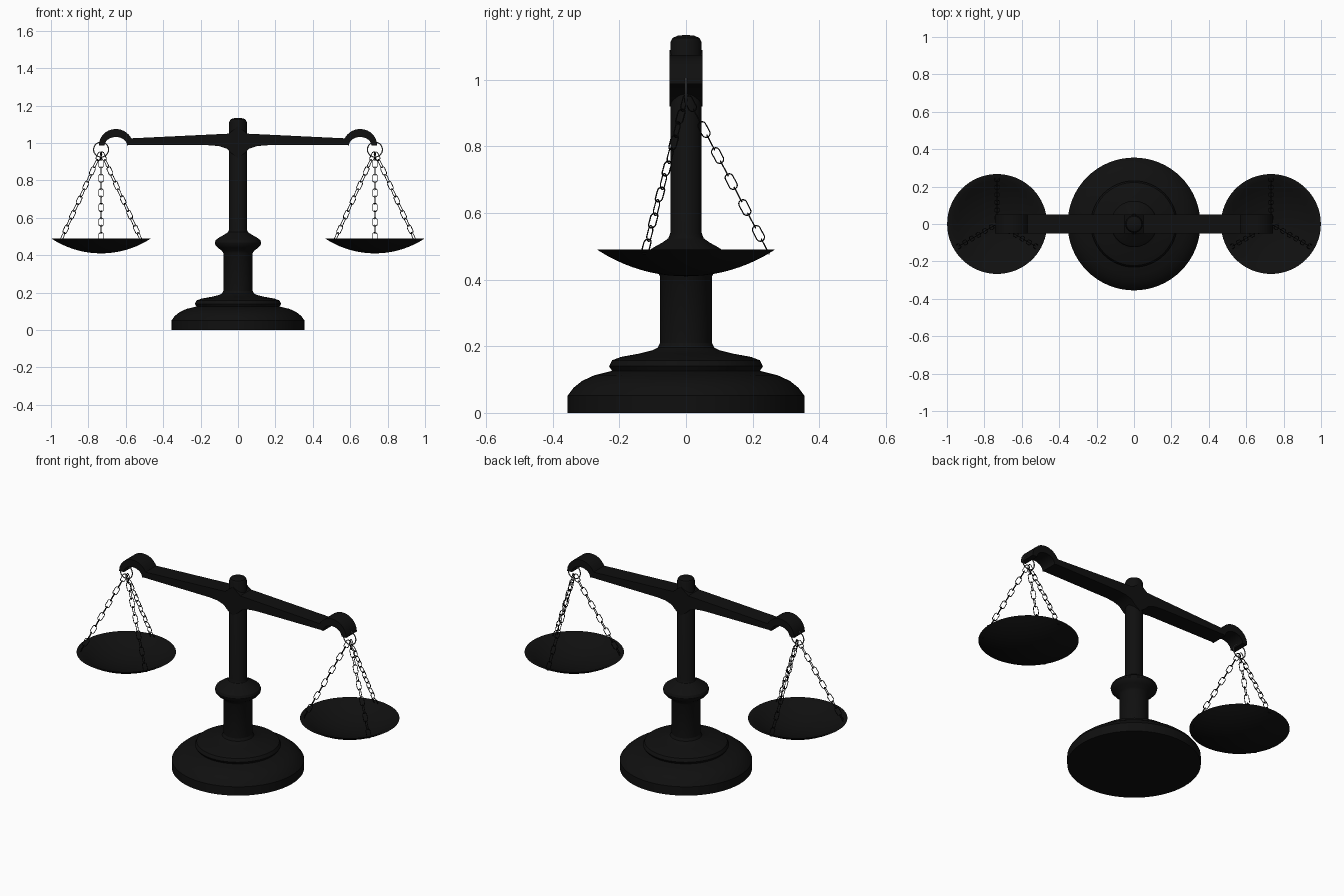
import bpy, bmesh
from math import sin, cos, pi, radians
from mathutils import Vector

if "Cube" in bpy.data.objects:
    bpy.data.objects.remove(bpy.data.objects["Cube"])

PAN_X = 0.732


def material(name, v):
    m = bpy.data.materials.new(name)
    m.diffuse_color = (v, v, v, 1)
    m.use_nodes = True
    m.node_tree.nodes["Principled BSDF"].inputs["Base Color"].default_value = m.diffuse_color
    return m


black = material("black_metal", 0.005)
grey = material("steel", 0.12)


def finish(ob, mat=black, angle=30):
    ob.data.materials.clear()
    ob.data.materials.append(mat)
    bpy.ops.object.select_all(action='DESELECT')
    ob.select_set(True)
    bpy.context.view_layer.objects.active = ob
    if ob.type == 'CURVE':
        bpy.ops.object.convert(target='MESH')
        ob = bpy.context.object
    bpy.ops.object.shade_smooth_by_angle(angle=radians(angle))
    return ob


def from_bmesh(name, bm):
    bmesh.ops.recalc_face_normals(bm, faces=bm.faces)
    me = bpy.data.meshes.new(name)
    bm.to_mesh(me)
    bm.free()
    ob = bpy.data.objects.new(name, me)
    bpy.context.collection.objects.link(ob)
    return ob


def lathe(name, profile, x=0, steps=64):
    bm = bmesh.new()
    vs = [bm.verts.new((r, 0, z)) for r, z in profile]
    es = [bm.edges.new(p) for p in zip(vs, vs[1:])]
    bmesh.ops.spin(bm, geom=vs + es, axis=(0, 0, 1), cent=(0, 0, 0),
                   steps=steps, angle=2 * pi)
    bmesh.ops.remove_doubles(bm, verts=bm.verts, dist=1e-4)
    ob = from_bmesh(name, bm)
    ob.location.x = x
    return finish(ob)


# stepped round base
lathe("base", [(0, 0), (.355, 0), (.355, .052), (.338, .075), (.312, .096),
               (.275, .113), (.222, .126), (.231, .14), (.222, .158),
               (.195, .168), (.14, .178), (.1, .188), (.085, .196), (.078, .21), (0, .21)])

# column with knob and rounded cap
lathe("column", [(0, .19), (.078, .19), (.078, .41), (.086, .424), (.108, .44),
                 (.121, .455), (.124, .467), (.119, .481), (.1, .495),
                 (.07, .512), (.053, .524), (.047, .54), (.047, 1.112),
                 (.041, 1.125), (.026, 1.132), (0, 1.135)])

# beam with an arched hook at each end, drawn as a half profile and mirrored
cx, cz, n = .653, .987, 14
half = [(.05, 1.05), (.57, 1.025)]
for i in range(n + 1):
    a = radians(150) * (1 - i / n)
    half.append((cx + .091 * cos(a), cz + .088 * sin(a)))
for i in range(n + 1):
    a = pi * i / n
    half.append((cx + .06 * cos(a), cz + .045 * sin(a)))
half += [(.58, .99), (.15, .988), (.1, .983), (.06, .97), (.035, .945)]
outline = [(0, 1.09)] + half + [(0, .92)] + [(-x, z) for x, z in reversed(half)]
bm = bmesh.new()
face = bm.faces.new([bm.verts.new((x, -.05, z)) for x, z in outline])
ext = bmesh.ops.extrude_face_region(bm, geom=[face], use_keep_orig=True)
bmesh.ops.translate(bm, vec=(0, .1, 0),
                    verts=[v for v in ext['geom'] if isinstance(v, bmesh.types.BMVert)])
finish(from_bmesh("beam", bm))

# shallow dish profile: outer cap, rim, inner cap
R, T = .485, .008
outer = [(.267 * i / 10, .41 + R - (R * R - (.267 * i / 10) ** 2) ** .5) for i in range(11)]
inner = [(r * .985, z + T) for r, z in reversed(outer[:-1])]
dish = outer + [(.26, .49)] + inner


def chain(name, x, ang, links=12):
    """Interlocking oval links from the ring down to the pan."""
    radial = Vector((cos(ang), sin(ang), 0))
    tangent = Vector((-sin(ang), cos(ang), 0))
    start = Vector((x, 0, .948)) + radial * .003
    end = Vector((x, 0, .48)) + radial * .248
    d = (end - start).normalized()
    side = d.cross(tangent)
    cu = bpy.data.curves.new(name, 'CURVE')
    cu.dimensions = '3D'
    cu.bevel_depth = .002
    cu.bevel_resolution = 1
    for k in range(links):
        c = start.lerp(end, (k + .5) / links)
        w = tangent if k % 2 else side
        sp = cu.splines.new('POLY')
        sp.points.add(15)
        sp.use_cyclic_u = True
        for i, p in enumerate(sp.points):
            a = 2 * pi * (i + .5) / 16
            off = .0125 if sin(a) > 0 else -.0125
            p.co = (*(c + d * (off + .0125 * sin(a)) + w * .0125 * cos(a)), 1)
    ob = bpy.data.objects.new(name, cu)
    bpy.context.collection.objects.link(ob)
    finish(ob, angle=60)


# ring, three chains and pan on each side
for label, s in (("left", -1), ("right", 1)):
    x = s * PAN_X
    lathe(f"{label}_pan", dish, x)
    bpy.ops.mesh.primitive_torus_add(location=(x, 0, .965), rotation=(pi / 2, 0, 0),
                                     major_radius=.04, minor_radius=.003,
                                     major_segments=32, minor_segments=8)
    ring = bpy.context.object
    ring.name = f"{label}_ring"
    finish(ring, grey, 60)
    for j, deg in enumerate((90, 210, 330)):
        chain(f"{label}_chain_{j + 1}", x, radians(deg))
